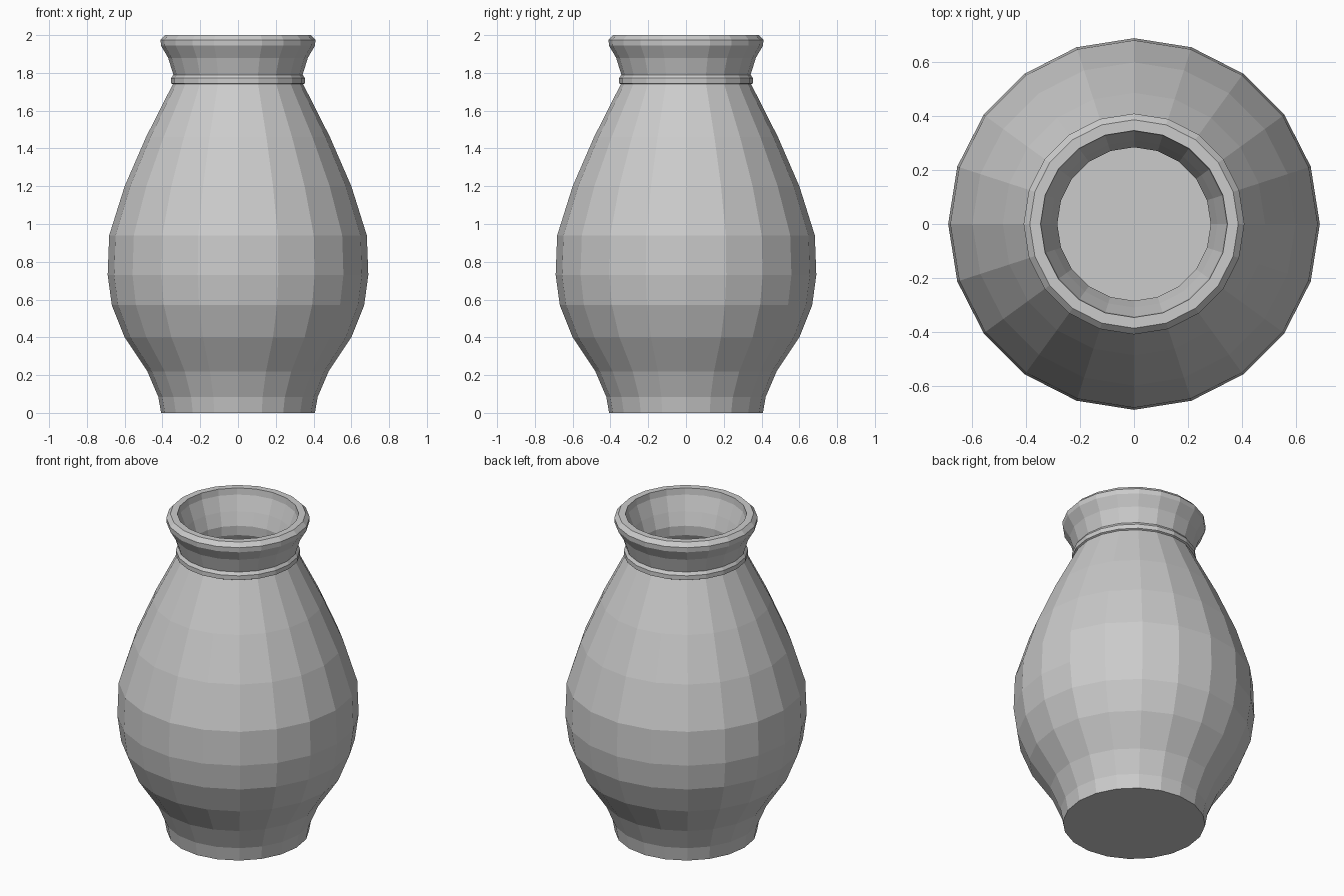
import bpy, bmesh, math

if "Cube" in bpy.data.objects:
    bpy.data.objects.remove(bpy.data.objects["Cube"])

SIDES = 20

# Closed vase profile (radius, height): outside going up, over the lip, inside going down
outer = [(.407, 0), (.422, .085), (.48, .22), (.60, .40), (.668, .57), (.69, .73),
         (.682, .94), (.60, 1.20), (.487, 1.46), (.345, 1.74)]
neck_ring = [(.355, 1.745), (.355, 1.772), (.342, 1.79)]
lip = [(.37, 1.88), (.408, 1.945), (.41, 1.975), (.387, 2.0), (.347, 2.0), (.343, 1.96)]
inner = [(.31, 1.87), (.285, 1.79), (.288, 1.73), (.43, 1.45), (.543, 1.19), (.622, .93),
         (.63, .73), (.61, .58), (.545, .42), (.425, .24), (.365, .10), (.35, .06)]

bm = bmesh.new()
rings = []
for r, z in outer + neck_ring + lip + inner:
    rings.append([bm.verts.new((r * math.cos(2 * math.pi * i / SIDES),
                                r * math.sin(2 * math.pi * i / SIDES), z))
                  for i in range(SIDES)])

# Walls between neighbouring rings
for a, b in zip(rings, rings[1:]):
    for i in range(SIDES):
        j = (i + 1) % SIDES
        bm.faces.new((a[i], a[j], b[j], b[i]))

# Base underside and inside floor
bm.faces.new(rings[0][::-1])
bm.faces.new(rings[-1])
bmesh.ops.recalc_face_normals(bm, faces=bm.faces)

mesh = bpy.data.meshes.new("vase")
bm.to_mesh(mesh)
bm.free()
bpy.context.collection.objects.link(bpy.data.objects.new("vase", mesh))
